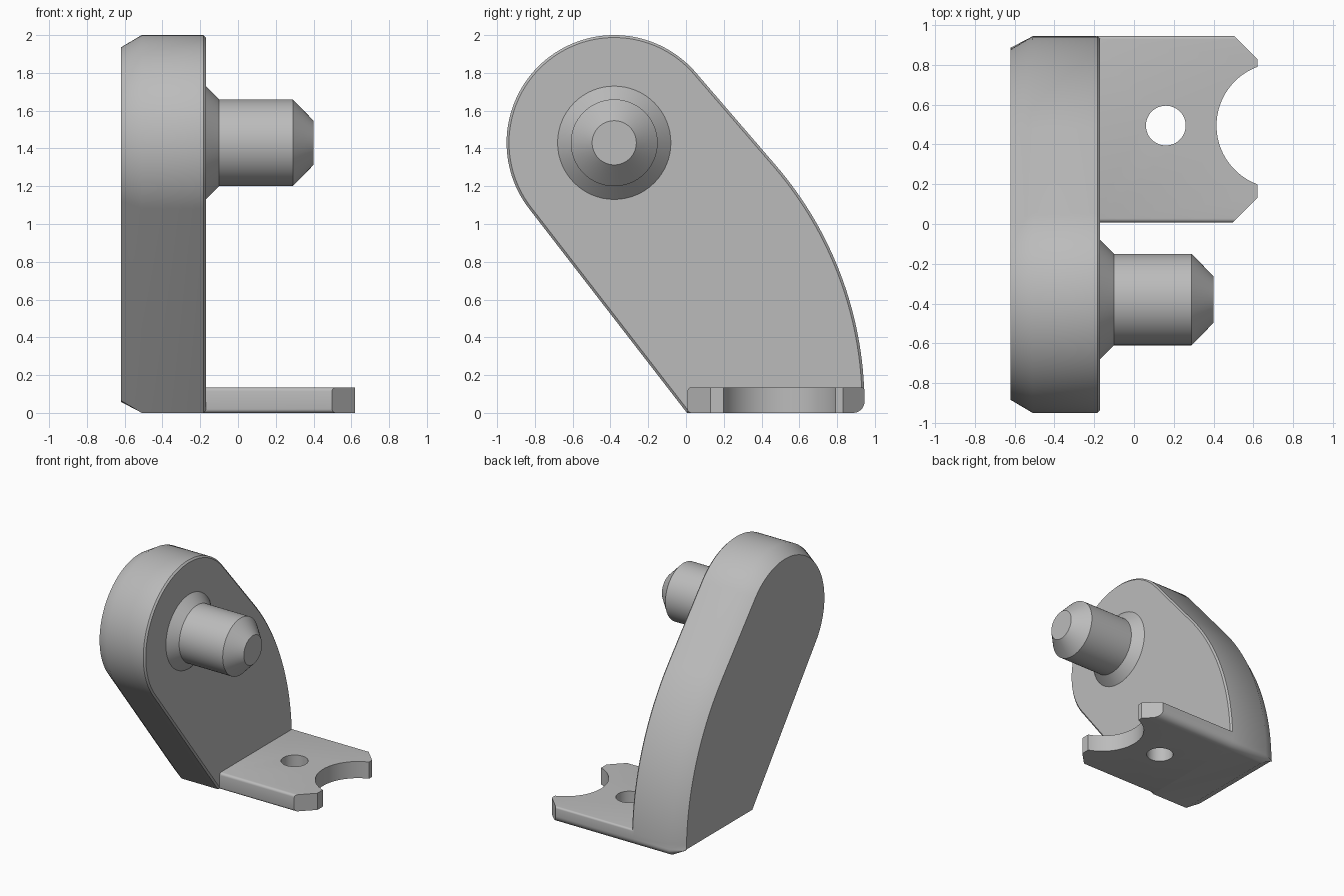
import bpy, bmesh
from math import radians, sin, cos, pi
from mathutils import Vector

cube = bpy.data.objects.get("Cube")
if cube:
    bpy.data.objects.remove(cube, do_unlink=True)

grey = bpy.data.materials.new("plain grey")
grey.use_nodes = True
colour = (0.5, 0.5, 0.5, 1)
grey.diffuse_color = colour
grey.node_tree.nodes["Principled BSDF"].inputs["Base Color"].default_value = colour


def arc(cx, cy, r, start, end, n):
    """Points on an arc, angles in degrees."""
    angles = [radians(start + (end - start) * i / n) for i in range(n + 1)]
    return [(cx + r * cos(a), cy + r * sin(a)) for a in angles]


def loft(name, rings):
    """Skin matching closed rings of 3D points and cap both ends."""
    bm = bmesh.new()
    loops = [[bm.verts.new(p) for p in ring] for ring in rings]
    n = len(loops[0])
    for a, b in zip(loops, loops[1:]):
        for i in range(n):
            j = (i + 1) % n
            bm.faces.new((a[i], a[j], b[j], b[i]))
    bm.faces.new(loops[0])
    bm.faces.new(loops[-1])
    bmesh.ops.recalc_face_normals(bm, faces=bm.faces)
    mesh = bpy.data.meshes.new(name)
    bm.to_mesh(mesh)
    bm.free()
    mesh.materials.append(grey)
    ob = bpy.data.objects.new(name, mesh)
    bpy.context.collection.objects.link(ob)
    return ob


def along_x(x, points):
    return [(x, y, z) for y, z in points]


def along_z(z, points):
    return [(x, y, z) for x, y in points]


def smooth(ob):
    bpy.ops.object.select_all(action='DESELECT')
    ob.select_set(True)
    bpy.context.view_layer.objects.active = ob
    bpy.ops.object.shade_smooth_by_angle(angle=radians(35))


def cut(ob, cutter, operation):
    """Apply a boolean and drop the cutter."""
    mod = ob.modifiers.new("cut", 'BOOLEAN')
    mod.object, mod.operation, mod.solver = cutter, operation, 'EXACT'
    bpy.context.view_layer.objects.active = ob
    bpy.ops.object.modifier_apply(modifier=mod.name)
    bpy.data.objects.remove(cutter, do_unlink=True)


PIN_Y, PIN_Z = -0.38, 1.43


def side_outline(inset):
    """Arm outline: round head, straight flank, bowed back, rounded heel."""
    pts = arc(PIN_Y, PIN_Z, 0.57 - inset, 217.7, 40.5, 64)
    pts += arc(-0.995, 0.045, 1.94 - inset, 40.5, 0.5, 32)
    pts += arc(0.885, 0.06, max(0.06 - inset, 0.002), 0, -90, 8)[1:-1]
    pts += [(0.885, inset), (0.005 + 0.49 * inset, inset)]
    return pts


# Upright arm, with a wide chamfer outside and a fine one inside
arm = loft("upright_arm", [along_x(x, side_outline(d)) for x, d in
                           ((-0.62, 0.065), (-0.51, 0), (-0.183, 0), (-0.17, 0.013))])
smooth(arm)

# Foot plate: rounded bar trimmed to its plan shape
bar = (arc(0.885, 0.06, 0.06, -90, 0, 8) + arc(0.93, 0.12, 0.015, 0, 90, 4)
       + arc(0.028, 0.115, 0.02, 90, 180, 4) + arc(0.028, 0.02, 0.02, 180, 270, 4))
plate = loft("foot_plate", [along_x(x, bar) for x in (-0.19, 0.7)])
plan = [(-0.3, -0.1), (0.39, -0.1), (0.62, 0.13)]
plan += arc(0.73, 0.495, 0.315, 249.6, 110.4, 40)
plan += [(0.62, 0.83), (0.39, 1.06), (-0.3, 1.06)]
cut(plate, loft("plan_cutter", [along_z(z, plan) for z in (-0.1, 0.3)]), 'INTERSECT')
hole = arc(0.16, 0.495, 0.1, 0, 360, 48)[:-1]
cut(plate, loft("hole_cutter", [along_z(z, hole) for z in (-0.1, 0.3)]), 'DIFFERENCE')
smooth(plate)

# Pin with a flared collar and a tapered tip
pin = loft("pin", [along_x(x, arc(PIN_Y, PIN_Z, r, 0, 360, 64)[:-1]) for x, r in
                   ((-0.19, 0.3), (-0.17, 0.3), (-0.1, 0.23), (0.29, 0.23), (0.4, 0.117))])
smooth(pin)
